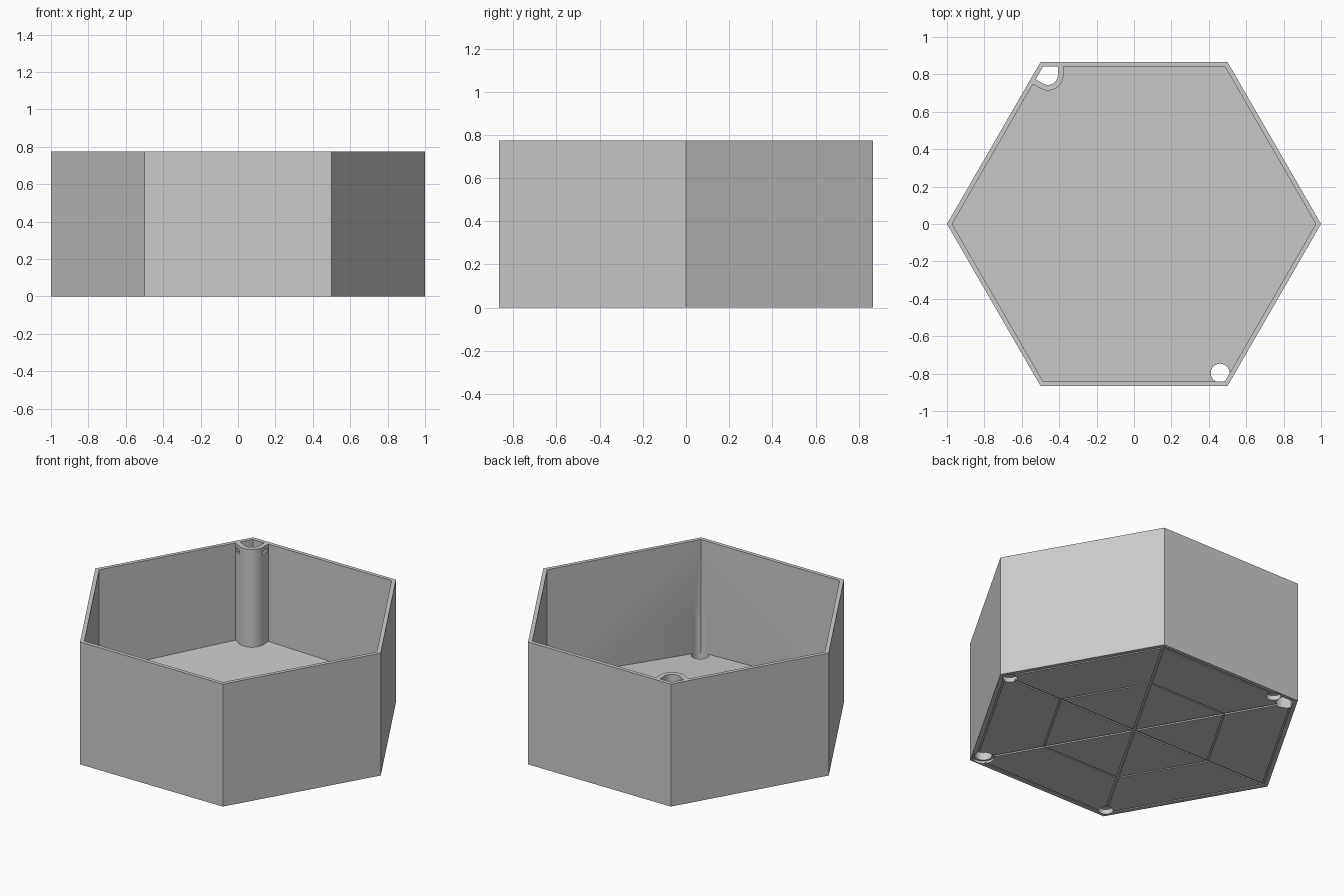
import bpy, bmesh, math
from mathutils import Vector

cube = bpy.data.objects.get("Cube")
if cube:
    bpy.data.objects.remove(cube, do_unlink=True)

HEIGHT = 0.775
INNER = 0.972                      # corner radius of the inner wall
APOTHEM = INNER * math.cos(math.pi / 6)
TUBE = 0.92                        # distance of tube and drain from the middle

grey = bpy.data.materials.new("light grey plastic")
grey.use_nodes = True
COLOUR = (0.6, 0.6, 0.6, 1)
grey.diffuse_color = COLOUR
grey.node_tree.nodes["Principled BSDF"].inputs["Base Color"].default_value = COLOUR


def polar(radius, degrees):
    a = math.radians(degrees)
    return Vector((radius * math.cos(a), radius * math.sin(a)))


def prism(name, outline, bottom, top):
    """Extrude a 2D outline; bottom may be a number or a rule of (x, y)."""
    low = bottom if callable(bottom) else (lambda p: bottom)
    bm = bmesh.new()
    lower = [bm.verts.new((p.x, p.y, low(p))) for p in outline]
    upper = [bm.verts.new((p.x, p.y, top)) for p in outline]
    bm.faces.new(lower[::-1])
    bm.faces.new(upper)
    n = len(outline)
    for i in range(n):
        j = (i + 1) % n
        bm.faces.new((lower[i], lower[j], upper[j], upper[i]))
    bmesh.ops.recalc_face_normals(bm, faces=bm.faces)
    mesh = bpy.data.meshes.new(name)
    bm.to_mesh(mesh)
    bm.free()
    mesh.materials.append(grey)
    ob = bpy.data.objects.new(name, mesh)
    bpy.context.collection.objects.link(ob)
    return ob


def circle(centre, radius, sides=32):
    return [centre + polar(radius, 360 * i / sides) for i in range(sides)]


def bar(p, q, width):
    side = (q - p).normalized().orthogonal() * width / 2
    return [p + side, p - side, q - side, q + side]


def cut(target, outline, bottom, top):
    """Cut a prism out of the target and discard the cutter."""
    cutter = prism("cutter", outline, bottom, top)
    cutter.hide_render = True
    mod = target.modifiers.new("cut", 'BOOLEAN')
    mod.operation = 'DIFFERENCE'
    mod.solver = 'EXACT'
    mod.object = cutter
    graph = bpy.context.evaluated_depsgraph_get()
    mesh = bpy.data.meshes.new_from_object(target.evaluated_get(graph))
    target.modifiers.clear()
    target.data = mesh
    bpy.data.objects.remove(cutter, do_unlink=True)


# Corner tube outline: straight sides square to both walls, rounded inward
axis = polar(1, 120)
tube_centre = axis * TUBE


def tube_outline(radius):
    reach = APOTHEM - TUBE * math.cos(math.pi / 6)
    arc = [tube_centre + polar(radius, -10 * i) for i in range(13)]
    return [arc[0] + polar(reach, 90)] + arc + [arc[-1] + polar(reach, 150)]


# Outer hexagonal body
body = prism("hexagonal_container", [polar(1, 60 * i) for i in range(6)], 0, HEIGHT)

# Cavity with a floor that slopes to the drain, leaving the tube standing
cavity = [polar(INNER, 0), polar(INNER, 60)] + tube_outline(0.083)
cavity += [polar(INNER, a) for a in (180, 240, 300)]
cut(body, cavity, lambda p: 0.1115 + 0.052 * p.dot(axis), 1)

# Bore of the tube, open at both ends
cut(body, tube_outline(0.053) + [polar(INNER, 120)], -0.1, 1)

# Overflow slots near the tube top
for angle, shift in ((0, 90), (-120, 150)):
    start = tube_centre + polar(0.035, angle) + polar(0.012, shift)
    cut(body, bar(start, start + polar(0.07, angle), 0.035), 0.725, 0.752)

# Drain hole with a counterbore underneath
drain = -axis * TUBE
cut(body, circle(drain, 0.05), -0.1, 0.3)
cut(body, circle(drain, 0.063), -0.1, 0.015)

# Round foot recesses under the base
for spot in (polar(0.93, 0), polar(0.89, 114), polar(0.93, 240)):
    cut(body, circle(spot, 0.043, 24), -0.1, 0.03)

# Shallow grooves under the base: spokes, inner hexagon and border
for i in range(3):
    cut(body, bar(polar(0.95, 60 * i), polar(0.95, 60 * i + 180), 0.014), -0.05, 0.008)
for i in range(6):
    for radius in (0.55, 0.965):
        p, q = polar(radius, 60 * i), polar(radius, 60 * i + 60)
        cut(body, bar(p, q, 0.01), -0.05, 0.006)

# Smooth the round walls, keep corners crisp
bpy.ops.object.select_all(action='DESELECT')
body.select_set(True)
bpy.context.view_layer.objects.active = body
bpy.ops.object.shade_smooth_by_angle(angle=math.radians(30))
